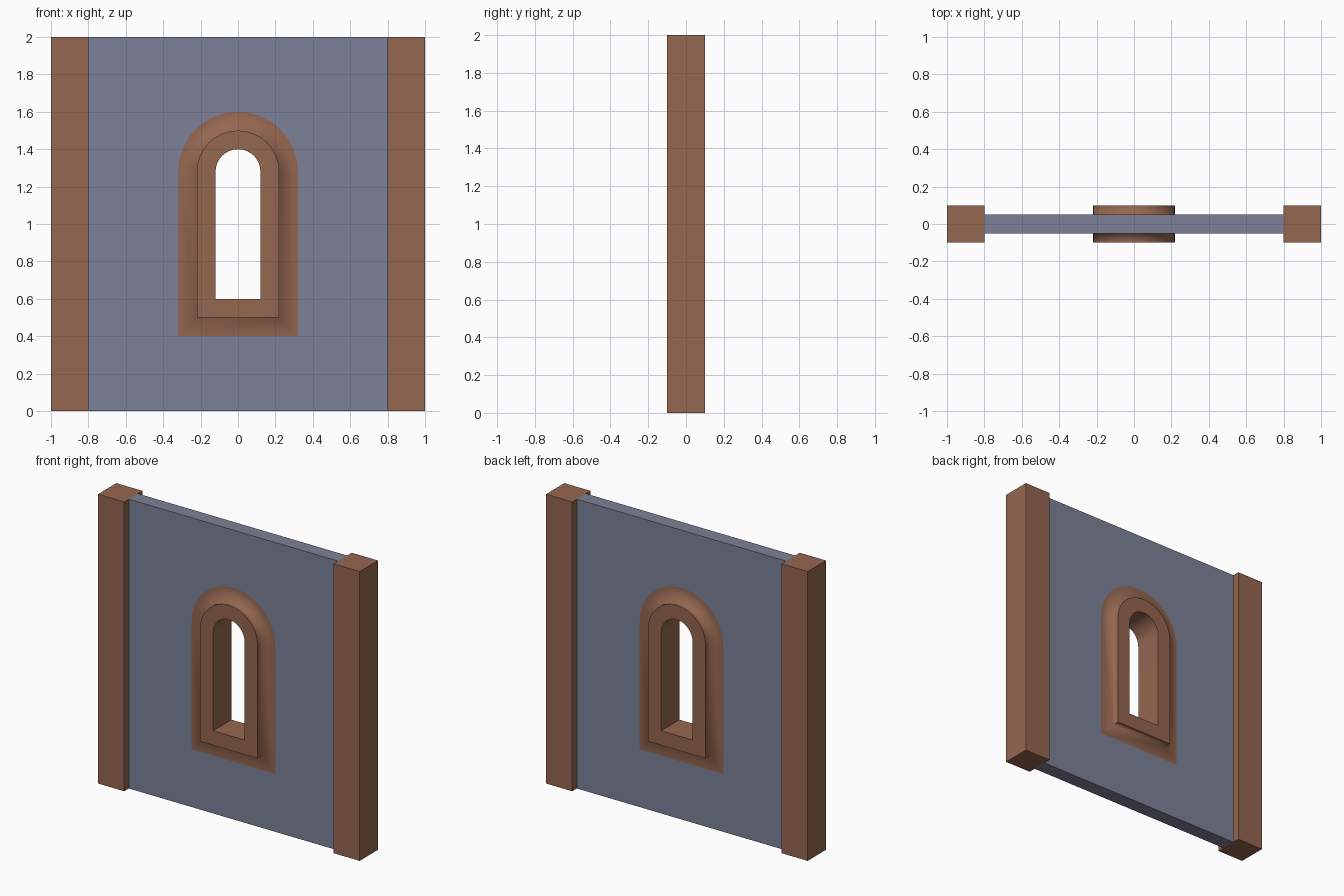
import bpy, bmesh, math

if "Cube" in bpy.data.objects:
    bpy.data.objects.remove(bpy.data.objects["Cube"])

ARC = 16        # segments in the arch
SPRING = 1.28   # height where the arch begins


def material(name, color):
    m = bpy.data.materials.new(name)
    m.diffuse_color = color
    m.use_nodes = True
    m.node_tree.nodes["Principled BSDF"].inputs["Base Color"].default_value = m.diffuse_color
    return m


BROWN = material("brown", (0.30, 0.135, 0.08, 1))
SLATE = material("slate", (0.205, 0.22, 0.31, 1))


def finish(bm, name, mat):
    me = bpy.data.meshes.new(name)
    bm.to_mesh(me)
    bm.free()
    me.materials.append(mat)
    ob = bpy.data.objects.new(name, me)
    bpy.context.collection.objects.link(ob)
    return ob


def arch(bm, w, bottom, y):
    """Round-topped outline, counter-clockwise seen from the front."""
    pts = [(-w, bottom), (w, bottom)]
    for i in range(ARC + 1):
        a = math.pi * i / ARC
        pts.append((w * math.cos(a), SPRING + w * math.sin(a)))
    return [bm.verts.new((x, y, z)) for x, z in pts]


def loop_edges(bm, vs):
    return [bm.edges.new((v, vs[(i + 1) % len(vs)])) for i, v in enumerate(vs)]


def bridge(bm, a, b):
    n = len(a)
    return [bm.faces.new((a[i], a[(i + 1) % n], b[(i + 1) % n], b[i])) for i in range(n)]


# Posts at both ends
for side, label in ((-1, "left"), (1, "right")):
    bm = bmesh.new()
    bmesh.ops.create_cube(bm, size=1)
    for v in bm.verts:
        v.co = (v.co.x * 0.2 + side * 0.9, v.co.y * 0.2, v.co.z * 2 + 1)
    finish(bm, label + "_post", BROWN)

# Wall panel with an arched opening
bm = bmesh.new()
rects = []
for y in (-0.05, 0.05):
    rect = [bm.verts.new((x, y, z)) for x, z in ((-0.8, 0), (0.8, 0), (0.8, 2), (-0.8, 2))]
    hole = arch(bm, 0.32, 0.4, y)
    edges = loop_edges(bm, rect) + loop_edges(bm, hole)
    res = bmesh.ops.triangle_fill(bm, edges=edges, use_beauty=True, normal=(0, y, 0))
    for f in res["geom"]:
        if isinstance(f, bmesh.types.BMFace):
            f.normal_update()
            if f.normal.y * y < 0:
                f.normal_flip()
    rects.append(rect)
bridge(bm, rects[1], rects[0])
finish(bm, "wall_panel", SLATE)

# Window surround: flush band, raised frame and reveal, front to back
bm = bmesh.new()
half = [(0.32, 0.4, 0.05), (0.22, 0.5, 0.05), (0.22, 0.5, 0.1), (0.12, 0.6, 0.1)]
profile = [(w, b, -y) for w, b, y in half] + half[::-1]
loops = [arch(bm, *p) for p in profile]
for a, b in zip(loops, loops[1:]):
    for f in bridge(bm, a, b):
        f.smooth = True
# Crisp frame rims and square lower corners; the band blends softly into the frame
n = len(loops[0])
for k in (2, 3, 4, 5):
    for i in range(n):
        bm.edges.get((loops[k][i], loops[k][(i + 1) % n])).smooth = False
for k in (1, 3, 5):
    for i in (0, 1):
        bm.edges.get((loops[k][i], loops[k + 1][i])).smooth = False
finish(bm, "window_surround", BROWN)
